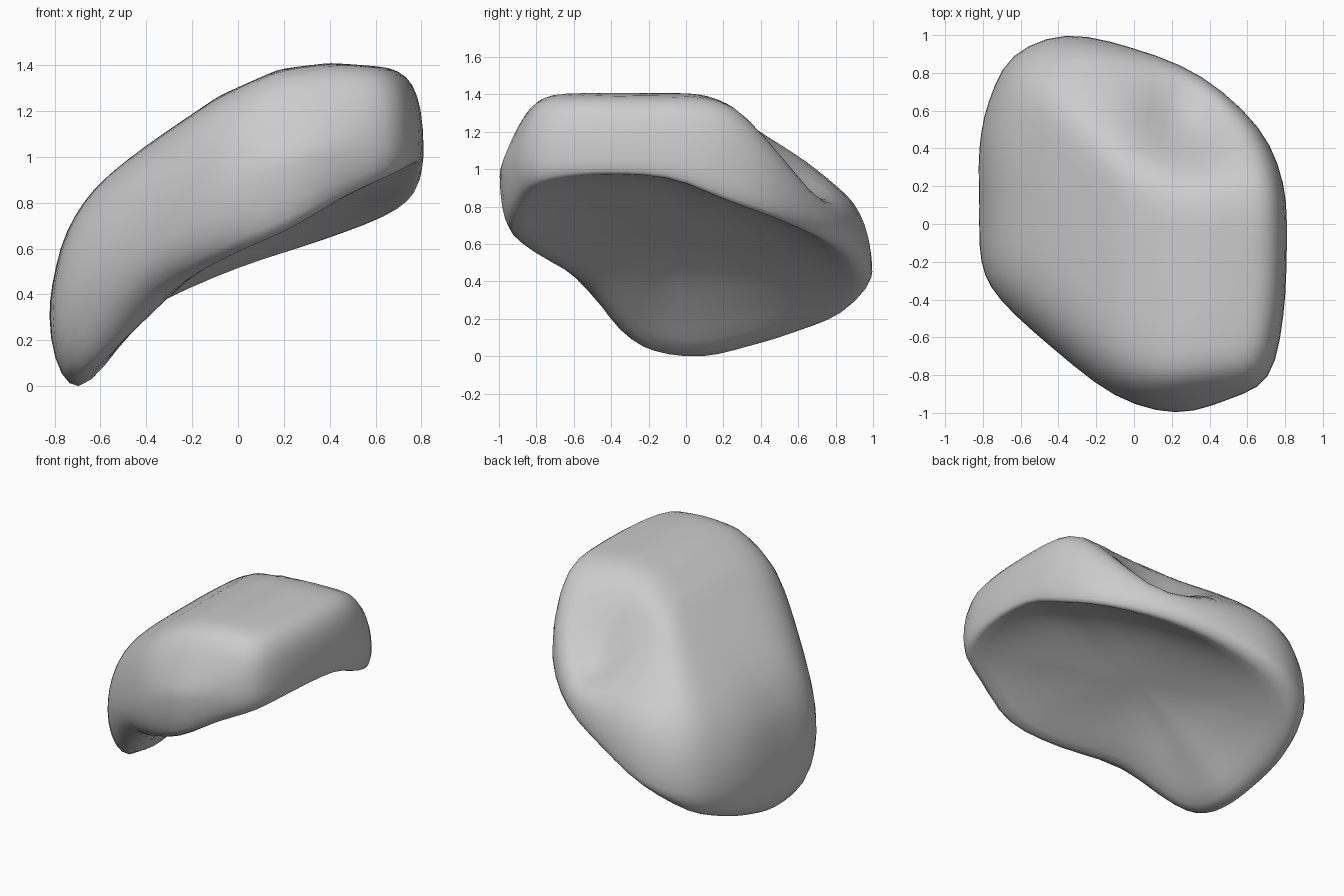
import bpy, bmesh, math
from mathutils import Vector

cube = bpy.data.objects.get("Cube")
if cube:
    bpy.data.objects.remove(cube, do_unlink=True)

# Outline of the shell: x, y, height of widest line, inset of lower rim, height of lower rim
OUTLINE = [
    (.81, -.1, 1.05, .97, .96), (.79, .22, .98, .96, .84), (.66, .51, .86, .95, .74),
    (.36, .78, .72, .93, .63), (0, .93, .6, .92, .52), (-.36, 1, .45, .9, .38),
    (-.64, .89, .38, .9, .23), (-.77, .65, .34, .88, .13), (-.82, .4, .32, .86, .06),
    (-.82, .1, .3, .85, 0), (-.81, -.2, .32, .85, .03), (-.71, -.4, .42, .83, .13),
    (-.43, -.66, .6, .76, .39), (-.1, -.91, .82, .85, .55), (.22, -1, .98, .93, .68),
    (.5, -.93, 1.03, .93, .83), (.71, -.81, 1.05, .95, .93), (.79, -.5, 1.06, .97, .98),
]
# Long profiles of the arched back and of the hollow underside (x, z)
CREST = [(-.82, .7), (-.77, .8), (-.66, .88), (-.5, .99), (-.3, 1.13), (-.08, 1.28),
         (.18, 1.4), (.4, 1.43), (.66, 1.41), (.82, 1.37)]
HOLLOW = [(-.7, .03), (-.62, .2), (-.52, .33), (-.3, .47), (0, .63), (.25, .76),
          (.5, .87), (.8, .985)]
# Cross profile that rounds off the front and slopes down the rear (y, z)
ACROSS = [(-1, 1.12), (-.9, 1.29), (-.82, 1.4), (-.7, 1.48), (-.5, 1.52), (0, 1.5), (.15, 1.43),
          (.28, 1.35), (.42, 1.22), (.67, 1.05), (.8, .97), (1, .92)]


def profile(points, x):
    """Straight interpolation along a profile."""
    if x <= points[0][0]:
        return points[0][1]
    for (x0, z0), (x1, z1) in zip(points, points[1:]):
        if x <= x1:
            return z0 + (z1 - z0) * (x - x0) / (x1 - x0)
    return points[-1][1]


def closed_spline(rows, steps):
    """Smooth closed curve through all rows."""
    n, result = len(rows), []
    for i in range(n):
        a, b, c, d = (rows[(i + k) % n] for k in (-1, 0, 1, 2))
        for s in range(steps):
            t = s / steps
            result.append([
                q + t * (r - p + t * (2 * p - 5 * q + 4 * r - w + t * (3 * (q - r) + w - p))) / 2
                for p, q, r, w in zip(a, b, c, d)])
    return result


def mix(a, b, t):
    return a + (b - a) * t


def back_height(x, y):
    """Soft minimum of the long and cross profiles, with a dimple."""
    dimple = .21 * math.exp(-((x - .28) ** 2 + (y - .59) ** 2) / .055)
    along, across = profile(CREST, x), profile(ACROSS, y)
    return (along + across - math.hypot(along - across, .07)) / 2 - dimple


def upper_point(row, r):
    """Point on the back; the edge is squarer toward the raised end."""
    x, y = row[0] * r, row[1] * r
    power = 8 + 14 * max(0, row[0])
    return x, y, mix(row[2], back_height(x, y), math.sqrt(max(0, 1 - r ** power)))


def side_point(row, angle):
    r = mix(row[3], 1, math.cos(angle))
    return row[0] * r, row[1] * r, mix(row[2], row[4], math.sin(angle))


def under_point(row, s):
    x, y = row[0] * row[3] * s, row[1] * row[3] * s
    return x, y, mix(row[4], profile(HOLLOW, x), 1 - s ** 2.6)


# Rings from the top centre, round the side, to the underside centre
columns = closed_spline(OUTLINE, 3)
quarter = math.pi / 2
UP, SIDE, UNDER = 18, 5, 12
rings = [[upper_point(c, math.sin(quarter * i / UP)) for c in columns] for i in range(1, UP + 1)]
rings += [[side_point(c, quarter * i / SIDE) for c in columns] for i in range(1, SIDE + 1)]
rings += [[under_point(c, 1 - i / UNDER) for c in columns] for i in range(1, UNDER)]

bm = bmesh.new()
loops = [[bm.verts.new(p) for p in ring] for ring in rings]
count = len(columns)
for upper, lower in zip(loops, loops[1:]):
    for i in range(count):
        j = (i + 1) % count
        bm.faces.new((upper[i], lower[i], lower[j], upper[j]))
for loop, height in ((loops[0], back_height(0, 0)), (loops[-1], profile(HOLLOW, 0))):
    pole = bm.verts.new((0, 0, height))
    for i in range(count):
        bm.faces.new((pole, loop[i], loop[(i + 1) % count]))

# Soften small kinks, then rest the shell on the floor
for _ in range(2):
    bmesh.ops.smooth_vert(bm, verts=bm.verts, factor=.25,
                          use_axis_x=True, use_axis_y=True, use_axis_z=True)
bmesh.ops.recalc_face_normals(bm, faces=bm.faces)
low = min(v.co.z for v in bm.verts)
front, rear = min(v.co.y for v in bm.verts), max(v.co.y for v in bm.verts)
bmesh.ops.translate(bm, verts=bm.verts, vec=Vector((0, -(front + rear) / 2, -low)))

mesh = bpy.data.meshes.new("curved_shell")
bm.to_mesh(mesh)
bm.free()
shell = bpy.data.objects.new("curved_shell", mesh)
bpy.context.collection.objects.link(shell)

# Plain grey finish
grey = bpy.data.materials.new("plain_grey")
grey.use_nodes = True
colour = (.6, .6, .6, 1)
grey.diffuse_color = colour
grey.node_tree.nodes["Principled BSDF"].inputs["Base Color"].default_value = colour
mesh.materials.append(grey)

bpy.ops.object.select_all(action="DESELECT")
shell.select_set(True)
bpy.context.view_layer.objects.active = shell
bpy.ops.object.shade_smooth_by_angle(angle=math.radians(50))
